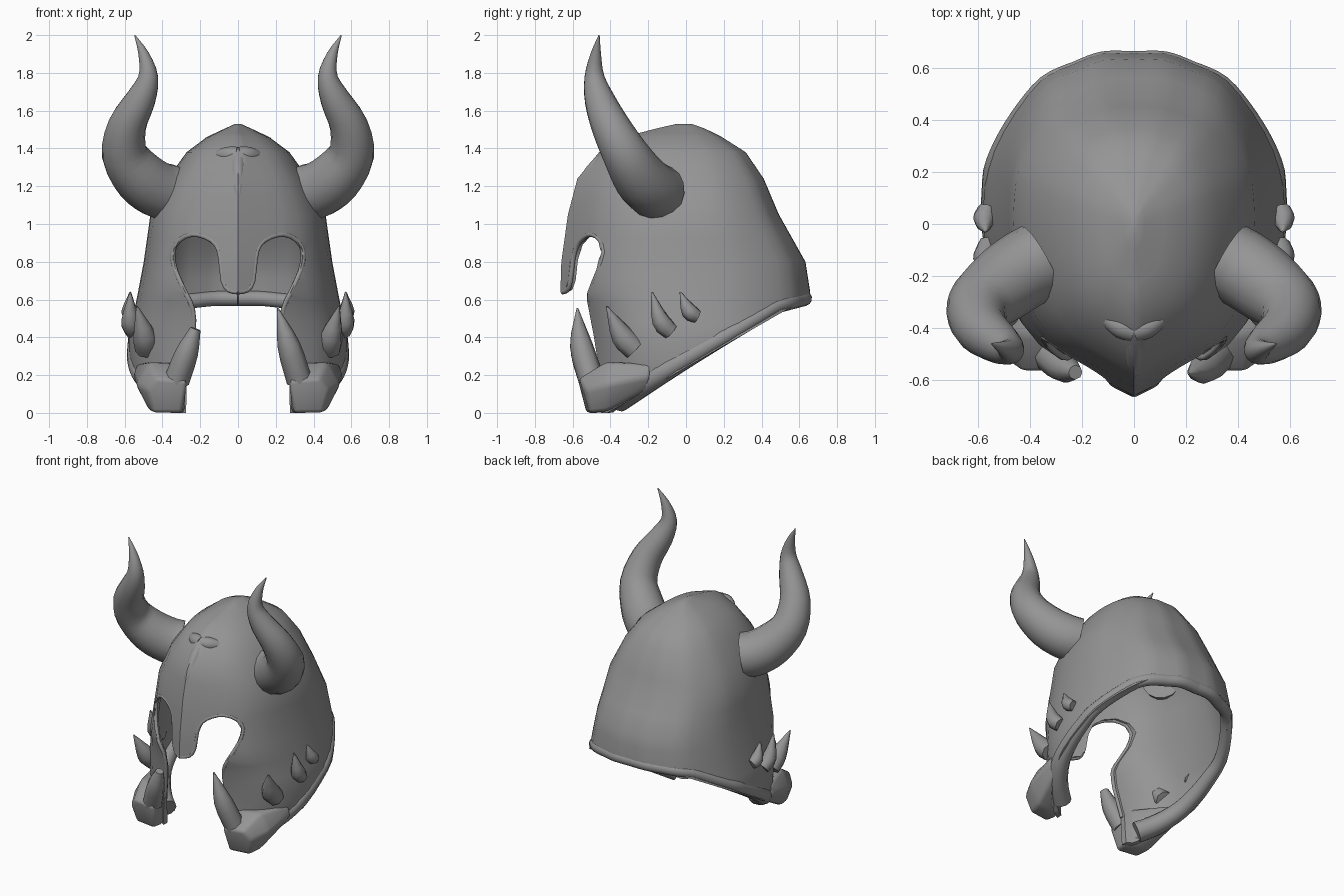
import bpy, bmesh, math
from mathutils import Vector

if "Cube" in bpy.data.objects:
    bpy.data.objects.remove(bpy.data.objects["Cube"])

grey = bpy.data.materials.new("worn_grey")
grey.use_nodes = True
grey.diffuse_color = (0.3, 0.3, 0.3, 1)
grey.node_tree.nodes["Principled BSDF"].inputs["Base Color"].default_value = (0.3, 0.3, 0.3, 1)

# Helmet sections: height, half width, front depth, back depth
SECTIONS = [(1.53, .015, .05, .03), (1.505, .07, .16, .1), (1.46, .165, .33, .19),
            (1.38, .27, .46, .315), (1.24, .37, .575, .41), (1.05, .46, .625, .49),
            (.8, .495, .66, .63), (.64, .525, .665, .655), (.54, .545, .62, .66),
            (.4, .575, .58, .67), (.2, .57, .56, .66), (0, .5, .58, .65)]
# Half outline seen from above, as fractions of width and depth
PLAN = [(0, -1), (.33, -.87), (.69, -.7), (.91, -.43), (1, -.08), (1, .2),
        (.96, .42), (.84, .65), (.66, .85), (.43, .94), (.23, 1), (0, 1)]
# Right half of the face opening: x, z
OPENING = [(0, .64), (.05, .65), (.08, .7), (.093, .82), (.115, .89), (.17, .93),
           (.24, .945), (.31, .915), (.345, .85), (.33, .75), (.275, .63),
           (.24, .55), (.235, .42), (.27, .2)]
RIM_BASE, RIM_SLOPE = .24, .575


def smooth_path(points, steps):
    """Catmull-Rom through points of any dimension."""
    pts = [Vector(p) for p in points]
    pts = [pts[0] * 2 - pts[1]] + pts + [pts[-1] * 2 - pts[-2]]
    out = []
    for a, b, c, d in zip(pts, pts[1:], pts[2:], pts[3:]):
        for i in range(steps):
            t = i / steps
            out.append(.5 * (2 * b + (c - a) * t + (2 * a - 5 * b + 4 * c - d) * t * t
                             + (3 * b - a - 3 * c + d) * t ** 3))
    return out + [pts[-2]]


def section(z):
    for a, b in zip(SECTIONS, SECTIONS[1:]):
        if z >= b[0]:
            t = (a[0] - z) / (a[0] - b[0])
            return [p + (q - p) * t for p, q in zip(a, b)][1:]
    return SECTIONS[-1][1:]


HALF = smooth_path(PLAN, 2)


def shell_point(u, v, z):
    w, f, b = section(z)
    return Vector((u * w, v * (f if v < 0 else b), z))


def front_point(x, z):
    """Point on the front of the shell at a given x and z."""
    w, f, _ = section(z)
    for p, q in zip(HALF, HALF[1:]):
        if q.x * w >= x:
            t = (x / w - p.x) / (q.x - p.x)
            return Vector((x, (p.y + (q.y - p.y) * t) * f, z))


def finish(bm, name, angle=50):
    bmesh.ops.recalc_face_normals(bm, faces=bm.faces)
    mesh = bpy.data.meshes.new(name)
    bm.to_mesh(mesh)
    bm.free()
    obj = bpy.data.objects.new(name, mesh)
    bpy.context.collection.objects.link(obj)
    mesh.materials.append(grey)
    bpy.ops.object.select_all(action='DESELECT')
    obj.select_set(True)
    bpy.context.view_layer.objects.active = obj
    bpy.ops.object.shade_smooth_by_angle(angle=math.radians(angle))
    return obj


def bridge(bm, rings):
    for r, s in zip(rings, rings[1:]):
        for i in range(len(r)):
            j = (i + 1) % len(r)
            bm.faces.new((r[i], r[j], s[j], s[i]))


def tube(name, path, sides=12, steps=3, mirror=True):
    """Tapered tube along (x, y, z, radius) points, made on one or both sides."""
    dense = smooth_path(path, steps)
    for label, sign in (("left_", 1), ("right_", -1)) if mirror else (("", 1),):
        bm = bmesh.new()
        pts = [Vector((p[0] * sign, p[1], p[2])) for p in dense]
        rings, old = [], None
        for i, p in enumerate(pts):
            tan = (pts[min(i + 1, len(pts) - 1)] - pts[max(i - 1, 0)]).normalized()
            if old is None:
                side = tan.orthogonal().normalized()
            else:
                side = old.rotation_difference(tan) @ side
            old, up = tan, tan.cross(side)
            r = max(dense[i][3], .002)
            angles = [2 * math.pi * k / sides for k in range(sides)]
            rings.append([bm.verts.new(p + r * (side * math.cos(a) + up * math.sin(a)))
                          for a in angles])
        bridge(bm, rings)
        bm.faces.new(rings[0])
        bm.faces.new(rings[-1])
        finish(bm, label + name)


# Helmet shell, trimmed along the slanted lower edge
bm = bmesh.new()
outline = [(p.x, p.y) for p in HALF] + [(-p.x, p.y) for p in HALF[-2:0:-1]]
heights = []
for a, b in zip(SECTIONS, SECTIONS[1:]):
    heights += [a[0], (a[0] + b[0]) / 2]
heights.append(0)
rings = [[bm.verts.new(shell_point(u, v, z)) for u, v in outline] for z in heights]
bridge(bm, rings)
bm.faces.new(rings[0])
bmesh.ops.bisect_plane(bm, geom=bm.verts[:] + bm.edges[:] + bm.faces[:],
                       plane_co=(0, 0, RIM_BASE), plane_no=(0, -RIM_SLOPE, 1),
                       clear_inner=True)
shell = finish(bm, "helmet_shell")
thick = shell.modifiers.new("thickness", 'SOLIDIFY')
thick.thickness, thick.offset = .035, -1

# Face opening cutter
bm = bmesh.new()
edge = OPENING + [(.28, -.2)]
edge = edge + [(-x, z) for x, z in edge[:0:-1]]
face = bm.faces.new([bm.verts.new((x, -1, z)) for x, z in edge])
extruded = bmesh.ops.extrude_face_region(bm, geom=[face])
bmesh.ops.translate(bm, vec=(0, .85, 0),
                    verts=[v for v in extruded["geom"] if isinstance(v, bmesh.types.BMVert)])
cutter = finish(bm, "opening_cutter")
cutter.hide_render = True
cut = shell.modifiers.new("opening", 'BOOLEAN')
cut.operation, cut.solver, cut.object = 'DIFFERENCE', 'EXACT', cutter
bpy.context.view_layer.objects.active = shell
for m in ("thickness", "opening"):
    bpy.ops.object.modifier_apply(modifier=m)
bpy.data.objects.remove(cutter)
bpy.ops.object.select_all(action='DESELECT')
shell.select_set(True)
bpy.ops.object.shade_smooth_by_angle(angle=math.radians(50))

# Raised lip around the eyes and cheeks
lip = [(*front_point(x, z), .013) for x, z in OPENING]
tube("opening_lip", [(p[0], p[1] + .012, p[2], p[3]) for p in lip], sides=8, steps=2)

# Rolled lower rim, sunk into the shell, thicker in front and level at the back
rim = []
for u, v in [(p.x, p.y) for p in HALF if p.y > -.7]:
    z = .3
    for _ in range(12):
        y = shell_point(u, v, z).y
        r = .04 + .03 * max(0, min(1, (.3 - y) / .7))
        edge_z = min(RIM_BASE + RIM_SLOPE * y, .53 + .25 * (y - .5))
        z = max(r, edge_z + r * .9)
    p = shell_point(u, v, z)
    rim.append((p.x - (r - .012) * u, p.y - (r - .008) * v, z, r))
tube("lower_rim", rim, steps=2)

# Chunky chin ends that hold the tusks
CHIN = [[(.3, -.53, 0), (.45, -.51, 0), (.48, -.53, .12), (.43, -.57, .18), (.27, -.57, .17)],
        [(.28, -.44, 0), (.47, -.41, .01), (.54, -.41, .15), (.47, -.42, .27), (.28, -.44, .26)],
        [(.44, -.2, .13), (.51, -.19, .13), (.555, -.19, .19), (.54, -.19, .26), (.47, -.2, .26)]]
for label, sign in (("left_", 1), ("right_", -1)):
    bm = bmesh.new()
    loops = [[bm.verts.new((x * sign, y, z)) for x, y, z in ring] for ring in CHIN]
    bridge(bm, loops)
    bm.faces.new(loops[0])
    bm.faces.new(loops[-1])
    bmesh.ops.bevel(bm, geom=bm.edges[:], offset=.02, segments=2, affect='EDGES', profile=.5)
    finish(bm, label + "chin_end")

# Horns
tube("horn", [(.36, -.14, 1.165, .15), (.43, -.18, 1.185, .15), (.52, -.245, 1.25, .143),
              (.6, -.32, 1.37, .122), (.587, -.4, 1.52, .102), (.515, -.458, 1.66, .08),
              (.475, -.485, 1.78, .053), (.5, -.477, 1.9, .028), (.547, -.46, 2, .003)],
     sides=16)

# Teeth: base, middle, tip
TEETH = {"large_tooth": [(.485, -.27, .335, .06), (.495, -.34, .41, .06), (.535, -.42, .565, .004)],
         "middle_tooth": [(.555, -.08, .43, .045), (.57, -.135, .49, .048), (.57, -.18, .64, .004)],
         "small_tooth": [(.565, .06, .51, .035), (.575, .015, .54, .042), (.57, -.03, .64, .004)]}
for name, path in TEETH.items():
    tube(name, path, sides=8)

# Front tusks: the left is pointed, the right is broken short
tube("left_front_tusk", [(.325, -.5, .17, .068), (.268, -.555, .36, .06), (.21, -.575, .555, .004)],
     sides=8, mirror=False)
tube("right_front_tusk", [(-.325, -.5, .17, .068), (-.27, -.55, .32, .06), (-.225, -.57, .445, .028)],
     sides=8, mirror=False)

# Forehead crest: central ridge with a pair of low brows
ridge = [(0, -.3, 1.45, .006), (0, -.41, 1.365, .035), (0, -.5, 1.28, .035),
         (0, -.562, 1.19, .025), (0, -.6, 1.08, .004)]
tube("crest_ridge", ridge, sides=12, mirror=False)
tube("crest_brow", [(0, -.41, 1.365, .045), (.05, -.395, 1.365, .045),
                    (.1, -.365, 1.36, .032), (.15, -.335, 1.35, .006)], sides=12)
